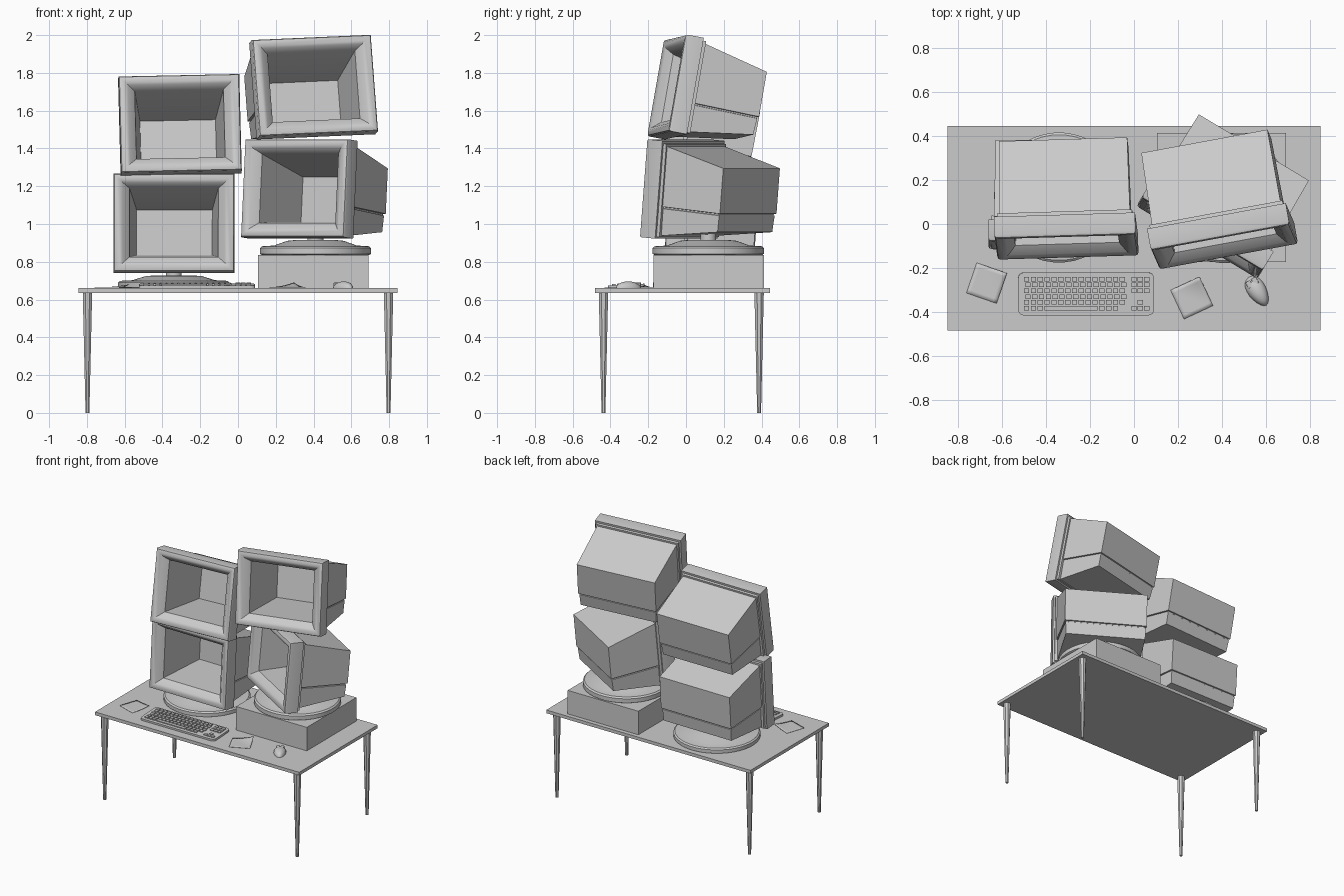
import bpy, bmesh, math
from mathutils import Matrix, Vector, Euler

if "Cube" in bpy.data.objects:
    bpy.data.objects.remove(bpy.data.objects["Cube"])

grey = bpy.data.materials.new("plain_grey")
grey.use_nodes = True
grey.diffuse_color = (0.6, 0.6, 0.6, 1)
grey.node_tree.nodes["Principled BSDF"].inputs["Base Color"].default_value = (0.6, 0.6, 0.6, 1)


def finish(name, bm, loc=(0, 0, 0), rot=(0, 0, 0), smooth=False, bevel=0.0):
    """Turn a bmesh into a placed, coloured object; rot = tilt, roll, yaw in degrees."""
    bmesh.ops.recalc_face_normals(bm, faces=bm.faces)
    mesh = bpy.data.meshes.new(name)
    bm.to_mesh(mesh)
    bm.free()
    mesh.materials.append(grey)
    obj = bpy.data.objects.new(name, mesh)
    bpy.context.collection.objects.link(obj)
    tilt, roll, yaw = (math.radians(a) for a in rot)
    obj.matrix_world = (Matrix.Translation(loc) @ Matrix.Rotation(yaw, 4, 'Z')
                        @ Matrix.Rotation(tilt, 4, 'X') @ Matrix.Rotation(roll, 4, 'Y'))
    if bevel:
        mod = obj.modifiers.new("soft_edges", 'BEVEL')
        mod.width, mod.segments = bevel, 3
    if smooth:
        bpy.ops.object.select_all(action='DESELECT')
        obj.select_set(True)
        bpy.context.view_layer.objects.active = obj
        bpy.ops.object.shade_smooth_by_angle(angle=math.radians(35))
    return obj


def add_box(bm, lo, hi):
    lo, hi = Vector(lo), Vector(hi)
    m = Matrix.Translation((lo + hi) / 2) @ Matrix.Diagonal((*(hi - lo), 1))
    bmesh.ops.create_cube(bm, size=1, matrix=m)


def box(name, lo, hi):
    bm = bmesh.new()
    add_box(bm, lo, hi)
    return finish(name, bm)


def lathe(name, profile, loc, sides, smooth=True):
    """Stack of rings from (radius, height) pairs, closed at both ends."""
    bm = bmesh.new()
    rings = []
    for r, z in profile:
        angles = [2 * math.pi * (i + 0.5) / sides for i in range(sides)]
        rings.append([bm.verts.new((r * math.cos(a), r * math.sin(a), z)) for a in angles])
    for a, b in zip(rings, rings[1:]):
        for i in range(sides):
            j = (i + 1) % sides
            bm.faces.new((a[i], a[j], b[j], b[i]))
    bm.faces.new(rings[0])
    bm.faces.new(rings[-1])
    return finish(name, bm, loc, smooth=smooth)


# Bezel and hollow screen: rectangles (half width, bottom, top, depth)
BEZEL = [(0.28, -0.22, 0.21, 0.118), (0.307, -0.25, 0.245, 0.118), (0.307, -0.25, 0.245, 0.1),
         (0.32, -0.26, 0.26, 0.1), (0.32, -0.26, 0.26, 0.015), (0.315, -0.255, 0.255, 0.004),
         (0.305, -0.245, 0.245, 0), (0.285, -0.228, 0.228, 0.003), (0.27, -0.213, 0.213, 0.012),
         (0.235, -0.18, 0.185, 0.05), (0.2, -0.145, 0.095, 0.42)]
# Case outline, top to bottom: front (half width, height), back (half width, height, depth)
CASE_FRONT = [(0.297, 0.236), (0.297, -0.088), (0.286, -0.09), (0.286, -0.097), (0.291, -0.099), (0.288, -0.245)]
CASE_BACK = [(0.291, 0.146, 0.47), (0.291, -0.095, 0.47), (0.28, -0.097, 0.46), (0.28, -0.104, 0.46),
             (0.285, -0.106, 0.463), (0.281, -0.194, 0.458)]


def monitor(name, loc, tilt, roll, yaw):
    bm = bmesh.new()
    rings = [[bm.verts.new(p) for p in ((-w, y, b), (w, y, b), (w, y, t), (-w, y, t))]
             for w, b, t, y in BEZEL]
    for a, b in zip(rings, rings[1:]):
        for i in range(4):
            j = (i + 1) % 4
            bm.faces.new((a[i], a[j], b[j], b[i]))
    bm.faces.new(rings[-1])
    finish(name + "_bezel", bm, loc, (-tilt, roll, yaw), smooth=True)

    bm = bmesh.new()
    front = [[bm.verts.new((s * w, 0.1, z)) for s in (-1, 1)] for w, z in CASE_FRONT]
    back = [[bm.verts.new((s * w, y, z)) for s in (-1, 1)] for w, z, y in CASE_BACK]
    for i in range(len(front) - 1):
        for s in (0, 1):
            bm.faces.new((front[i][s], front[i + 1][s], back[i + 1][s], back[i][s]))
        bm.faces.new((back[i][0], back[i][1], back[i + 1][1], back[i + 1][0]))
    for i in (0, -1):
        bm.faces.new((front[i][0], front[i][1], back[i][1], back[i][0]))
    finish(name + "_case", bm, loc, (-tilt, roll, yaw))


monitor("lower_right_monitor", (-0.34, -0.1, 1.008), 4, 0, -0.5)
monitor("upper_right_monitor", (-0.306, -0.105, 1.535), 11, -1.2, 1.5)
monitor("lower_left_monitor", (0.296, -0.065, 1.19), 5, 0, -31)
monitor("upper_left_monitor", (0.41, -0.105, 1.735), 10.5, -2.5, 10)

# Table top and tapered legs
box("table_top", (-0.845, -0.483, 0.636), (0.845, 0.445, 0.66))
for side, x in (("right", -0.797), ("left", 0.797)):
    for end, y in (("front", -0.437), ("back", 0.387)):
        lathe(f"{end}_{side}_leg", [(0.011, 0), (0.027, 0.636)], (x, y, 0), 8, smooth=False)

# Riser box and swivel stands
box("riser_box", (0.105, -0.172, 0.66), (0.69, 0.413, 0.836))
STAND = [(0.285, 0), (0.295, 0.006), (0.295, 0.036), (0.285, 0.046), (0.22, 0.05),
         (0.15, 0.075), (0.1, 0.08), (0.042, 0.08), (0.042, 0.125)]
lathe("left_stand", STAND, (0.41, 0.118, 0.836), 40)
lathe("right_stand", [(r, z * 0.85) for r, z in STAND], (-0.34, 0.12, 0.66), 40)

# Keyboard: tray and keys
place = dict(loc=(-0.217, -0.317, 0.672), rot=(3, 0, 0))
bm = bmesh.new()
add_box(bm, (-0.308, -0.097, -0.008), (0.308, 0.097, 0.007))
upright = [e for e in bm.edges if abs(e.verts[0].co.z - e.verts[1].co.z) > 0.01]
bmesh.ops.bevel(bm, geom=upright, offset=0.025, segments=4, affect='EDGES', profile=0.5)
finish("keyboard_tray", bm, **place)

bm = bmesh.new()


def key(x, y, width=0.024):
    add_box(bm, (x, y - 0.01, 0.005), (x + width, y + 0.01, 0.014))


for row in range(6):
    y = 0.068 - row * 0.0265
    if row < 5:
        for col in range(15):
            key(-0.282 + col * 0.031 + (row % 2) * 0.006, y)
    else:
        for col in (0, 1, 2, 11, 12, 13):
            key(-0.282 + col * 0.031, y)
        key(-0.282 + 3 * 0.031, y, 0.24)
    if row != 3:
        for col in range(3):
            if row != 4 or col == 1:
                key(0.205 + col * 0.029, y)
finish("keyboard_keys", bm, **place)

# Mouse: flattened dome, narrower at the tail
bm = bmesh.new()
bmesh.ops.create_uvsphere(bm, u_segments=20, v_segments=12, radius=1)
for v in bm.verts:
    c = v.co
    narrow = 1 - 0.2 * c.y
    v.co = Vector((c.x * 0.042 * narrow, c.y * 0.075, max(c.z, 0) * 0.036))
bmesh.ops.remove_doubles(bm, verts=bm.verts, dist=0.0001)
finish("mouse", bm, (0.56, -0.305, 0.66), (0, 0, 212), smooth=True)
bm = bmesh.new()
for x in (-0.015, 0.015):
    add_box(bm, (x - 0.012, -0.062, 0.008), (x + 0.012, -0.03, 0.029))
finish("mouse_buttons", bm, (0.56, -0.305, 0.66), (0, 0, 212), bevel=0.003)


# Loose paper notes with a lifted corner
def note(name, loc, yaw, lift, size=0.145):
    bm = bmesh.new()
    bmesh.ops.create_grid(bm, x_segments=8, y_segments=8, size=size / 2)
    for v in bm.verts:
        t = max(0, (v.co.x + v.co.y) / size)
        v.co.z = lift * t * t
    obj = finish(name, bm, loc, (0, 0, yaw), smooth=True)
    obj.modifiers.new("thickness", 'SOLIDIFY').thickness = 0.002


note("right_note", (-0.668, -0.268, 0.664), -19, 0.015)
note("left_note", (0.262, -0.335, 0.664), 25, 0.025)
